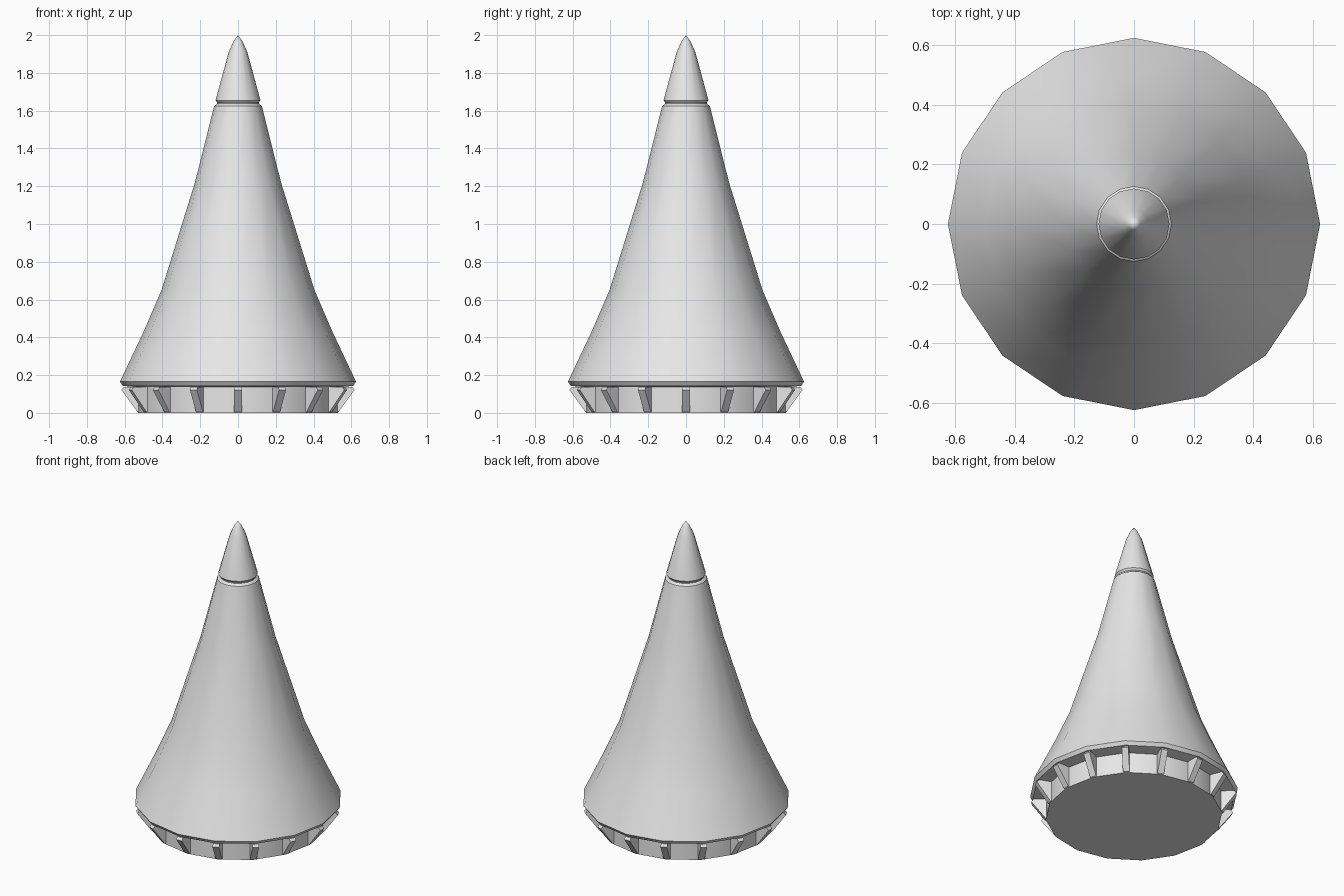
import bpy, bmesh, math
from mathutils import Matrix, Vector

cube = bpy.data.objects.get("Cube")
if cube:
    bpy.data.objects.remove(cube, do_unlink=True)

SIDES = 16

grey = bpy.data.materials.new("light_grey")
grey.use_nodes = True
grey.diffuse_color = (0.8, 0.8, 0.8, 1)
grey.node_tree.nodes["Principled BSDF"].inputs["Base Color"].default_value = (0.8, 0.8, 0.8, 1)


def finish(bm, name, smooth):
    bmesh.ops.recalc_face_normals(bm, faces=bm.faces)
    mesh = bpy.data.meshes.new(name)
    bm.to_mesh(mesh)
    bm.free()
    mesh.materials.append(grey)
    obj = bpy.data.objects.new(name, mesh)
    bpy.context.collection.objects.link(obj)
    if smooth:
        bpy.ops.object.select_all(action='DESELECT')
        obj.select_set(True)
        bpy.context.view_layer.objects.active = obj
        bpy.ops.object.shade_smooth_by_angle(angle=math.radians(30))
    return obj


def lathe(name, profile):
    """Turn (radius, height) points around z, capping both ends."""
    bm = bmesh.new()
    rings = []
    for r, z in profile:
        count = SIDES if r > 0 else 1
        rings.append([bm.verts.new((r * math.cos(a), r * math.sin(a), z))
                      for a in (math.tau * i / SIDES for i in range(count))])
    for low, high in zip(rings, rings[1:]):
        for i in range(SIDES):
            j = (i + 1) % SIDES
            if len(high) == 1:
                bm.faces.new((low[i], low[j], high[0]))
            else:
                bm.faces.new((low[i], low[j], high[j], high[i]))
    for ring in (rings[0], rings[-1]):
        if len(ring) > 1:
            bm.faces.new(ring)
    return finish(bm, name, True)


# Flared main body with a thin rim at the bottom
lathe("body", [(0.52, 0.135), (0.61, 0.143), (0.625, 0.165), (0.5, 0.43),
               (0.405, 0.65), (0.228, 1.22), (0.126, 1.625), (0.11, 1.637)])

# Neck in the groove, and pointed nose
lathe("neck", [(0.11, 1.63), (0.11, 1.65)])
lathe("nose_cone", [(0.11, 1.643), (0.119, 1.655), (0.048, 1.915),
                    (0.022, 1.97), (0, 2)])

# Recessed base drum
lathe("base_drum", [(0.53, 0), (0.53, 0.14)])

# Ring of sloping brackets under the rim
bm = bmesh.new()
bracket = [(0.48, 0.004), (0.532, 0.004), (0.617, 0.122), (0.605, 0.138), (0.48, 0.138)]
for i in range(SIDES):
    turn = Matrix.Rotation(math.tau * i / SIDES, 3, 'Z')
    sides = [[bm.verts.new(turn @ Vector((r, y, z))) for r, z in bracket]
             for y in (-0.02, 0.02)]
    for side in sides:
        bm.faces.new(side)
    for k in range(len(bracket)):
        n = (k + 1) % len(bracket)
        bm.faces.new((sides[0][k], sides[0][n], sides[1][n], sides[1][k]))
finish(bm, "rim_brackets", False)
